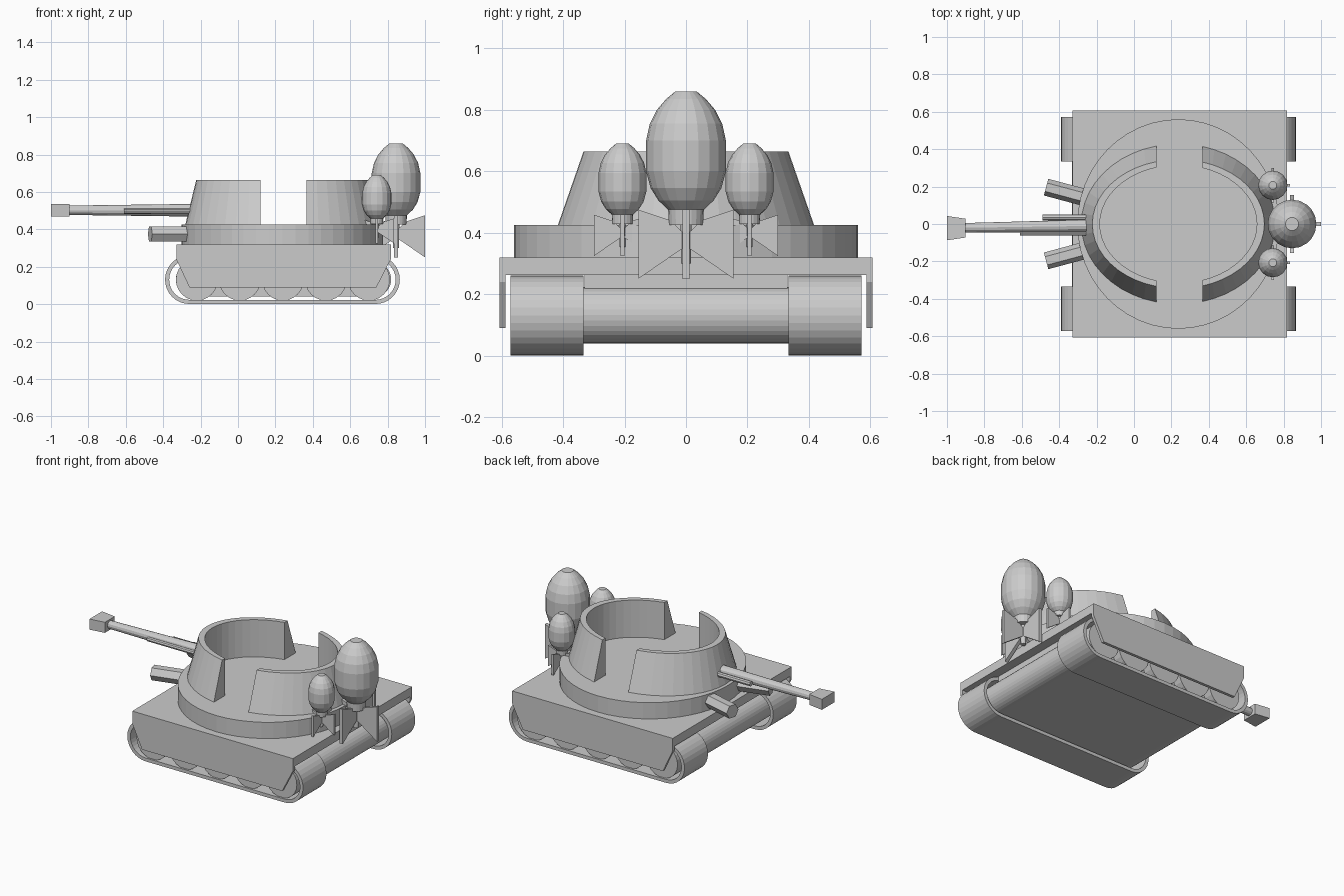
import bpy, bmesh, math
from mathutils import Vector

if "Cube" in bpy.data.objects:
    bpy.data.objects.remove(bpy.data.objects["Cube"])

CX = 0.237  # hull and turret centre along x


def make(name, verts, faces):
    me = bpy.data.meshes.new(name)
    bm = bmesh.new()
    vs = [bm.verts.new(v) for v in verts]
    for f in faces:
        bm.faces.new([vs[i] for i in f])
    bmesh.ops.recalc_face_normals(bm, faces=bm.faces)
    bm.to_mesh(me)
    bm.free()
    ob = bpy.data.objects.new(name, me)
    bpy.context.collection.objects.link(ob)
    return ob


def loft(name, rings, closed=False):
    """Join equal rings of points; cap the ends, or close into a loop."""
    n, m = len(rings[0]), len(rings)
    verts = [p for r in rings for p in r]
    faces = []
    for j in range(m if closed else m - 1):
        k = (j + 1) % m
        faces += [(j*n + i, j*n + (i+1) % n, k*n + (i+1) % n, k*n + i) for i in range(n)]
    if not closed:
        faces += [tuple(range(n)), tuple(range((m-1)*n, m*n))]
    return make(name, verts, faces)


def prism_xz(name, pts, y0, y1):
    return loft(name, [[(x, y, z) for x, z in pts] for y in (y0, y1)])


def box(name, x0, x1, y0, y1, z0, z1):
    return prism_xz(name, [(x0, z0), (x1, z0), (x1, z1), (x0, z1)], y0, y1)


def capsule(x0, x1, zc, r, n=16):
    right = [(x1 + r*math.sin(math.pi*i/n), zc - r*math.cos(math.pi*i/n)) for i in range(n+1)]
    left = [(x0 - r*math.sin(math.pi*i/n), zc + r*math.cos(math.pi*i/n)) for i in range(n+1)]
    return right + left


def tube(name, a, b, r0, r1, n=12):
    a, b = Vector(a), Vector(b)
    q = (b - a).to_track_quat('Z', 'Y')
    rings = [[c + q @ Vector((r*math.cos(2*math.pi*i/n), r*math.sin(2*math.pi*i/n), 0))
              for i in range(n)] for c, r in ((a, r0), (b, r1))]
    return loft(name, rings)


# Hull: deck plate, lower body with rounded ends
box("deck", -0.33, 0.817, -0.607, 0.607, 0.263, 0.32)
prism_xz("lower_hull", capsule(-0.24, 0.727, 0.132, 0.092), -0.5, 0.5)
box("upper_hull", -0.27, 0.757, -0.33, 0.33, 0.15, 0.265)

# Running gear and side skirts, both sides
skirt = [(-0.33, 0.3), (-0.33, 0.24), (-0.26, 0.09), (0.74, 0.09), (0.817, 0.24), (0.817, 0.3)]
for s, side in ((-1, "right"), (1, "left")):
    prism_xz("skirt_" + side, skirt, s*0.588, s*0.607)
    outer, inner = capsule(-0.26, 0.735, 0.131, 0.13), capsule(-0.26, 0.735, 0.131, 0.108)
    rings = [[(x, s*y, z) for x, z in pts]
             for pts, y in ((outer, 0.333), (outer, 0.572), (inner, 0.572), (inner, 0.333))]
    loft("track_" + side, rings, closed=True)
    for i in range(5):
        x = -0.22 + 0.23*i
        tube("road_wheel_" + side, (x, s*0.49, 0.131), (x, s*0.56, 0.131), 0.112, 0.112, 24)

# Turret ring and open turret walls with a gap on each side
loft("turret_ring", [[(CX + 0.54*math.cos(t), 0.56*math.sin(t), z)
                      for t in [2*math.pi*i/48 for i in range(48)]] for z in (0.32, 0.425)])


def wall(name, cut, front, n=20):
    rings = []
    for i in range(n + 1):
        ring = []
        for a, b, z in ((0.52, 0.43, 0.42), (0.46, 0.345, 0.665),
                        (0.42, 0.315, 0.665), (0.42, 0.315, 0.42)):
            t0 = math.acos((cut - CX) / a)
            t1 = 2*math.pi - t0
            if not front:
                t0, t1 = -t0, t0
            t = t0 + (t1 - t0)*i/n
            ring.append((CX + a*math.cos(t), b*math.sin(t), z))
        rings.append(ring)
    loft(name, rings)


wall("turret_wall_front", 0.12, True)
wall("turret_wall_rear", 0.365, False)

# Main gun with muzzle block and two thin side guns
tube("gun_barrel", (-0.22, -0.01, 0.502), (-0.91, -0.02, 0.502), 0.034, 0.025, 12)
box_pts = [(-1.0, 0.065), (-0.9, 0.05)]
loft("muzzle_block", [[(x, -0.022 + sy*w, 0.502 + sz*0.034)
                       for sy, sz in ((-1, -1), (1, -1), (1, 1), (-1, 1))] for x, w in box_pts])
tube("side_gun_long", (-0.22, -0.048, 0.497), (-0.61, -0.048, 0.497), 0.014, 0.014, 8)
tube("side_gun_short", (-0.22, 0.036, 0.497), (-0.49, 0.036, 0.497), 0.016, 0.016, 8)

# Angled launcher tubes
for s in (-1, 1):
    tube("launcher_tube", (-0.22, s*0.13, 0.375), (-0.47, s*0.197, 0.375), 0.046, 0.046, 6)


# Upright finned bombs at the rear
def bomb(name, x, y, top, k, n):
    prof = [(0.035, 0), (0.065, 0.025), (0.095, 0.06), (0.118, 0.105), (0.13, 0.16), (0.13, 0.26),
            (0.115, 0.315), (0.09, 0.355), (0.058, 0.385), (0.056, 0.435), (0.018, 0.435), (0.016, 0.56)]
    loft(name + "_body", [[(x + k*r*math.cos(2*math.pi*i/n), y + k*r*math.sin(2*math.pi*i/n), top - k*d)
                           for i in range(n)] for r, d in prof])
    fin = [(0.01, 0.46), (0.05, 0.42), (0.155, 0.385), (0.155, 0.61), (0.01, 0.51)]
    for q in range(4):
        c, s = math.cos(q*math.pi/2), math.sin(q*math.pi/2)
        loft(name + "_fin", [[(x + k*(c*r - s*h), y + k*(s*r + c*h), top - k*d) for r, d in fin]
                             for h in (-0.011, 0.011)])


bomb("large_bomb", 0.845, 0, 0.86, 1.0, 20)
for s in (-1, 1):
    bomb("small_bomb", 0.742, s*0.207, 0.69, 0.6, 16)
